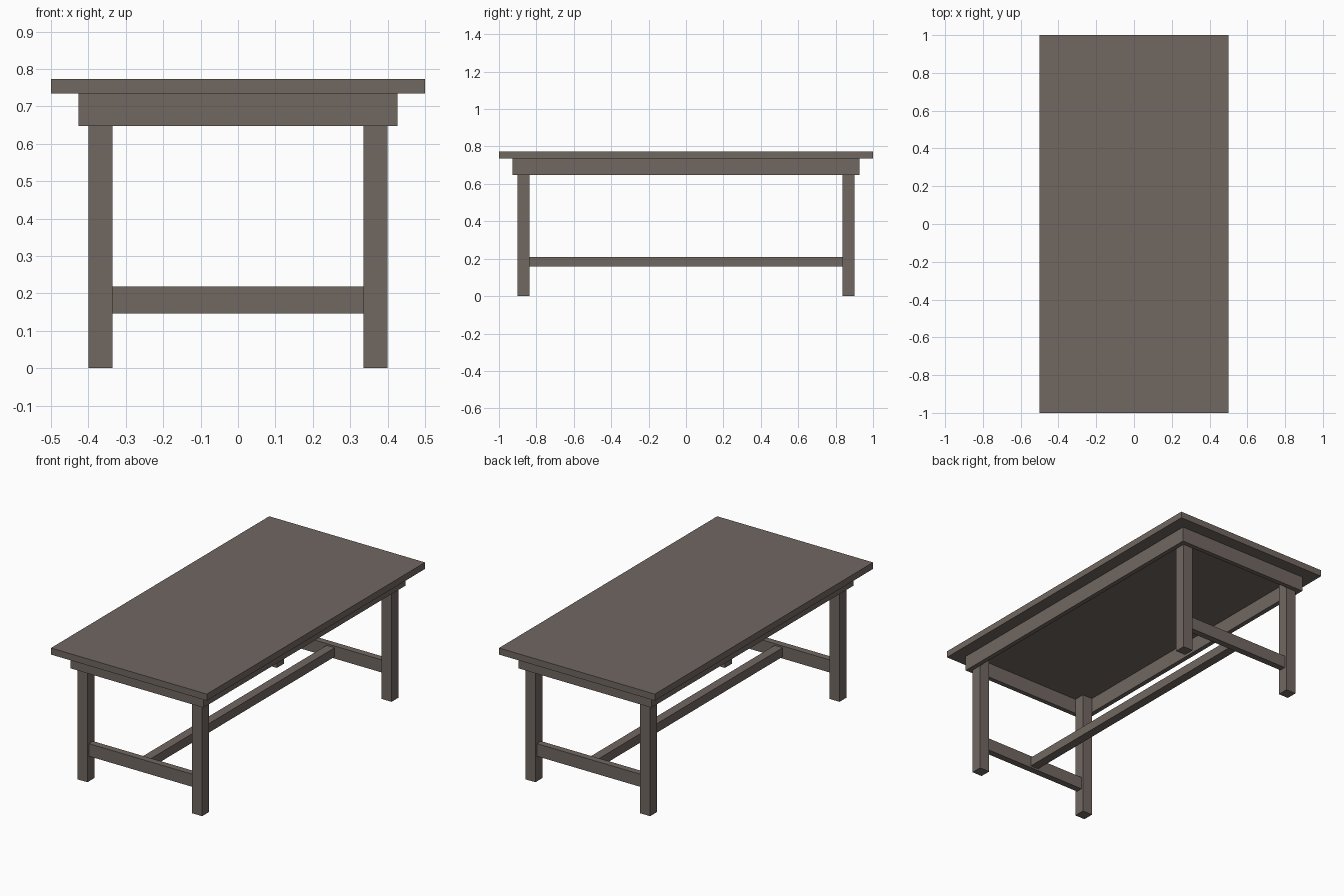
import bpy

if "Cube" in bpy.data.objects:
    bpy.data.objects.remove(bpy.data.objects["Cube"])

wood = bpy.data.materials.new("grey_brown_wood")
wood.diffuse_color = (0.165, 0.136, 0.120, 1.0)
wood.use_nodes = True
wood.node_tree.nodes["Principled BSDF"].inputs["Base Color"].default_value = wood.diffuse_color


def box(name, x, y, z):
    """Box from (min, max) ranges on each axis."""
    bpy.ops.mesh.primitive_cube_add(
        size=1, location=(sum(x) / 2, sum(y) / 2, sum(z) / 2))
    ob = bpy.context.object
    ob.name = name
    ob.scale = (x[1] - x[0], y[1] - y[0], z[1] - z[0])
    bpy.ops.object.transform_apply(location=False, rotation=False, scale=True)
    ob.data.materials.append(wood)
    return ob


def span(a, b, side):
    """Range a..b mirrored to the given side."""
    return tuple(sorted((a * side, b * side)))


TOP, UNDER, APRON = 0.773, 0.735, 0.647

# table top
box("table_top", (-0.5, 0.5), (-1, 1), (UNDER, TOP))

for s, lr, fb in ((-1, "left", "front"), (1, "right", "back")):
    # apron boards
    box(f"{lr}_apron", span(0.4, 0.427, s), (-0.927, 0.927), (APRON, UNDER))
    box(f"{fb}_apron", (-0.4, 0.4), span(0.9, 0.927, s), (APRON, UNDER))
    # cross stretcher between the two legs of each end
    box(f"{fb}_stretcher", (-0.336, 0.336), span(0.849, 0.887, s), (0.146, 0.219))
    # legs, standing inside the apron corners
    for t, end in ((-1, "front"), (1, "back")):
        box(f"{end}_{lr}_leg", span(0.336, 0.4, s), span(0.836, 0.9, t), (0, UNDER))

# long stretcher joining both ends
box("long_stretcher", (-0.026, 0.026), (-0.849, 0.849), (0.157, 0.209))
